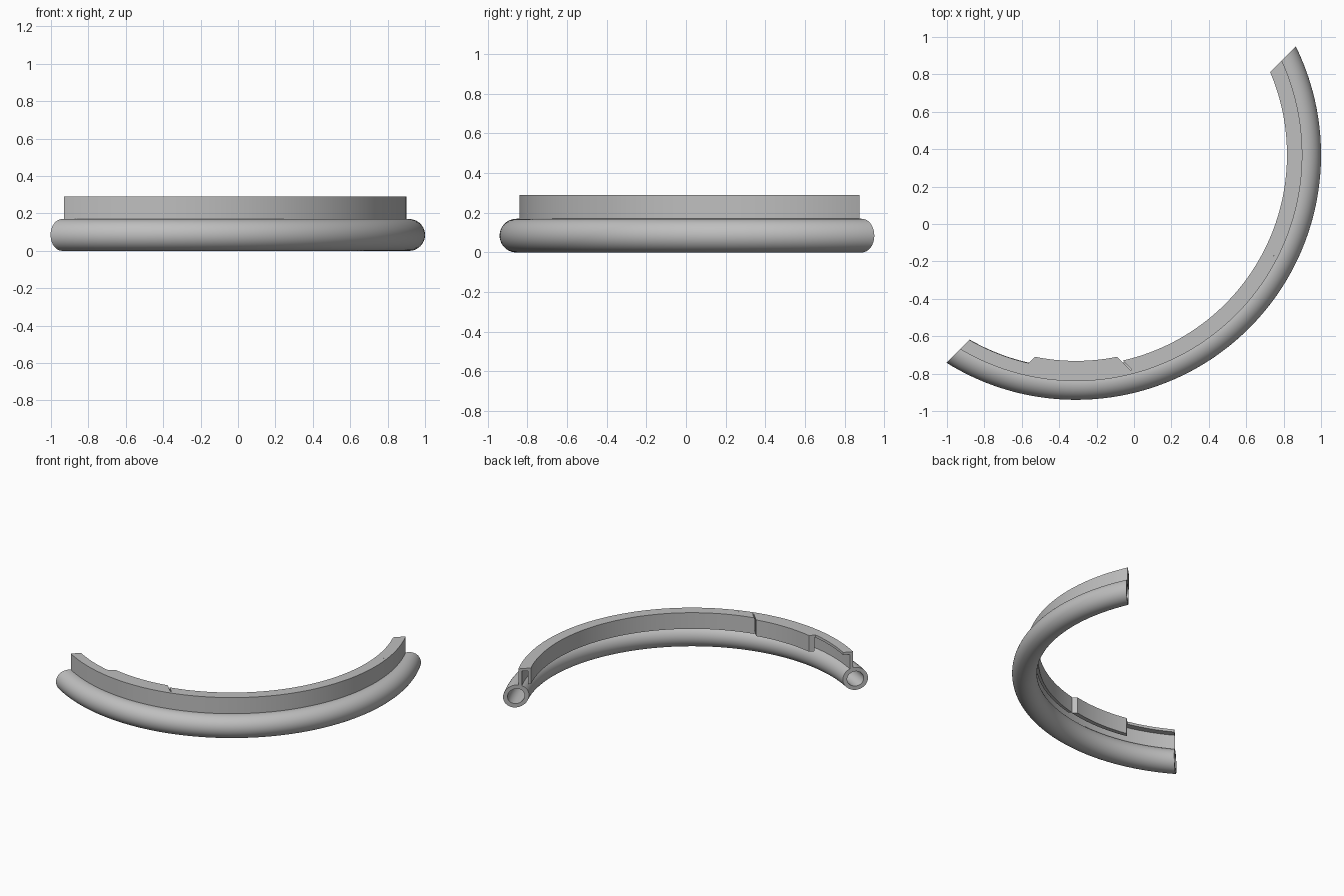
import bpy, bmesh, math

if "Cube" in bpy.data.objects:
    bpy.data.objects.remove(bpy.data.objects["Cube"])

CENTRE = (-0.31, 0.37)   # centre of the ring the arc belongs to
STEPS = 96

grey = bpy.data.materials.new("plain grey")
grey.diffuse_color = (0.52, 0.52, 0.52, 1)
grey.use_nodes = True
grey.node_tree.nodes["Principled BSDF"].inputs["Base Color"].default_value = grey.diffuse_color


def cut_angle(cut, r):
    """Angle at which a circle of radius r meets a straight cut plane."""
    direction, side, dist = cut
    return math.radians(direction) + side * math.acos(dist / r)


def sweep(name, loops, start, end, steps=STEPS):
    """Sweep closed (radius, z) loops round the ring between two planar cuts.
    A second loop makes the part hollow."""
    bm = bmesh.new()
    grids = []
    for loop in loops:
        cols = []
        for r, z in loop:
            a0, a1 = cut_angle(start, r), cut_angle(end, r)
            a0 -= 2 * math.pi * round((a0 - a1) / (2 * math.pi))
            if a0 > a1:
                a0 -= 2 * math.pi
            col = []
            for i in range(steps + 1):
                a = a0 + (a1 - a0) * i / steps
                col.append(bm.verts.new((CENTRE[0] + r * math.cos(a),
                                         CENTRE[1] + r * math.sin(a), z)))
            cols.append(col)
        n = len(cols)
        for j in range(n):
            p, q = cols[j], cols[(j + 1) % n]
            for i in range(steps):
                bm.faces.new((p[i], q[i], q[i + 1], p[i + 1]))
        grids.append(cols)
    for i in (0, steps):
        if len(grids) == 1:
            bm.faces.new([c[i] for c in grids[0]])
        else:
            a, b = grids
            for j in range(len(a)):
                k = (j + 1) % len(a)
                bm.faces.new((a[j][i], a[k][i], b[k][i], b[j][i]))
    bmesh.ops.recalc_face_normals(bm, faces=bm.faces)
    mesh = bpy.data.meshes.new(name)
    bm.to_mesh(mesh)
    bm.free()
    mesh.materials.append(grey)
    ob = bpy.data.objects.new(name, mesh)
    bpy.context.collection.objects.link(ob)
    bpy.ops.object.select_all(action='DESELECT')
    ob.select_set(True)
    bpy.context.view_layer.objects.active = ob
    bpy.ops.object.shade_smooth_by_angle(angle=math.radians(30))
    return ob


def circle(r, z, radius, n=40):
    return [(r + radius * math.cos(2 * math.pi * k / n),
             z + radius * math.sin(2 * math.pi * k / n)) for k in range(n)]


def box(r0, r1, z0, z1):
    return [(r0, z0), (r1, z0), (r1, z1), (r0, z1)]


def hook(r0, r1, leg, z0, z1, cap):
    """Inner leg hanging from a top cap."""
    return [(r0, z0), (r0 + leg, z0), (r0 + leg, z1 - cap),
            (r1, z1 - cap), (r1, z1), (r0, z1)]


# Cut planes: direction of normal, side of it, distance from ring centre
LEFT_END = (135, 1, -0.297)
RIGHT_END = (135, -1, -0.421)
BLOCK_LEFT = (135, 1, -0.608)
BLOCK_RIGHT = (45, -1, -0.608)
CHANNEL_START = (45, -1, -0.601)

TOP, BASE = 0.29, 0.168

# Hollow round tube
sweep("tube", [circle(1.225, 0.085, 0.085), circle(1.225, 0.085, 0.056)],
      LEFT_END, RIGHT_END)

# Upright outer wall standing on the tube
sweep("outer_wall", [box(1.187, 1.21, 0.155, TOP)], LEFT_END, RIGHT_END)

# Long channel: cap and inner wall
sweep("channel", [hook(1.128, 1.187, 0.02, BASE, TOP, 0.02)],
      CHANNEL_START, RIGHT_END)

# Thicker block that steps inward
sweep("block", [hook(1.102, 1.187, 0.032, BASE, TOP, 0.02)],
      BLOCK_LEFT, BLOCK_RIGHT, 32)

# Short open end with only a top lip
sweep("end_lip", [box(1.142, 1.187, TOP - 0.02, TOP)],
      LEFT_END, BLOCK_LEFT, 24)
